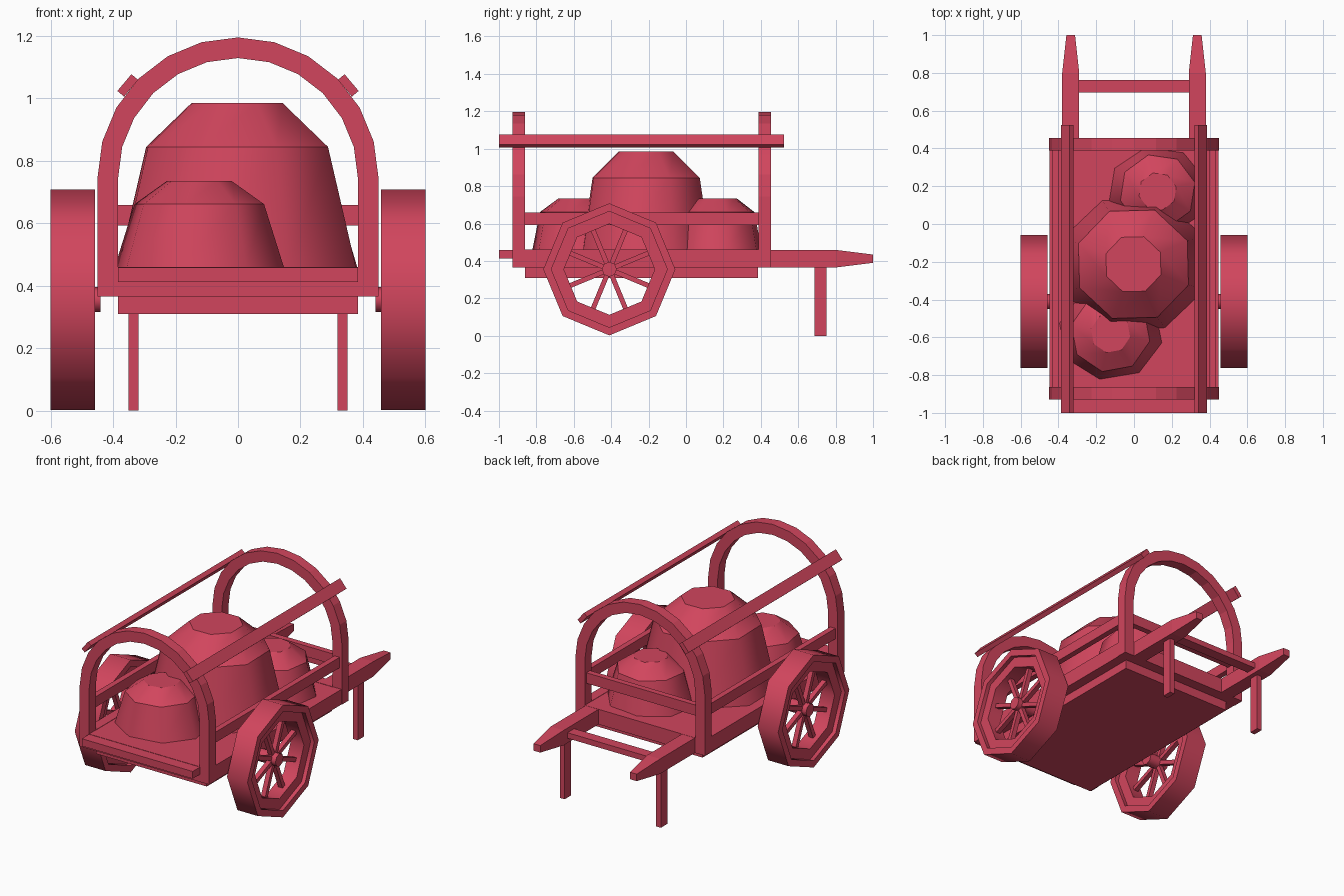
import bpy, bmesh
from math import sin, cos, pi, radians
from mathutils import Vector, Matrix

cube = bpy.data.objects.get("Cube")
if cube:
    bpy.data.objects.remove(cube, do_unlink=True)

red = bpy.data.materials.new("rose_red")
red.use_nodes = True
red.diffuse_color = (0.64, 0.06, 0.11, 1)
red.node_tree.nodes["Principled BSDF"].inputs["Base Color"].default_value = (0.64, 0.06, 0.11, 1)


def finish(name, bm):
    bmesh.ops.recalc_face_normals(bm, faces=bm.faces)
    mesh = bpy.data.meshes.new(name)
    bm.to_mesh(mesh)
    bm.free()
    mesh.materials.append(red)
    obj = bpy.data.objects.new(name, mesh)
    bpy.context.collection.objects.link(obj)
    return obj


def box(name, xs, ys, zs):
    """Axis-aligned box from its ranges."""
    spans = (xs, ys, zs)
    bm = bmesh.new()
    bmesh.ops.create_cube(bm, size=1)
    for v in bm.verts:
        v.co = [(a + b) / 2 + c * (b - a) for c, (a, b) in zip(v.co, spans)]
    return finish(name, bm)


def loft(name, rings, loop=False, smooth=False):
    """Skin equal rings of points; cap the ends unless it closes on itself."""
    bm = bmesh.new()
    rows = [[bm.verts.new(p) for p in ring] for ring in rings]
    n = len(rows[0])
    pairs = list(zip(rows, rows[1:])) + ([(rows[-1], rows[0])] if loop else [])
    for a, b in pairs:
        for i in range(n):
            j = (i + 1) % n
            face = bm.faces.new((a[i], a[j], b[j], b[i]))
            face.smooth = smooth
    if not loop:
        bm.faces.new(rows[0])
        bm.faces.new(rows[-1])
    # keep the ring edges crisp while the sides shade smoothly
    for row in rows:
        for i in range(n):
            edge = bm.edges.get((row[i], row[(i + 1) % n]))
            if edge:
                edge.smooth = False
    return finish(name, bm)


SIDES = (("right", -1), ("left", 1))


def mirrored_box(name, xs, ys, zs):
    for side, s in SIDES:
        box(f"{side}_{name}", sorted(s * x for x in xs), ys, zs)


# Bed
box("bed_floor", (-0.385, 0.385), (-1, 0.39), (0.412, 0.458))
box("bed_underside", (-0.385, 0.385), (-0.86, 0.385), (0.31, 0.412))
mirrored_box("bed_beam", (0.385, 0.447), (-0.87, 0.4), (0.365, 0.46))

# Hoops, each standing on a cross beam
def hoop_outline(r):
    arc = [(r * cos(pi * i / 12), 0.745 + r * sin(pi * i / 12)) for i in range(13)]
    return [(r, 0.365)] + arc + [(-r, 0.365)]


for name, y0, y1 in (("front", -0.928, -0.862), ("back", 0.388, 0.455)):
    sections = [[(ox, y0, oz), (ox, y1, oz), (ix, y1, iz), (ix, y0, iz)]
                for (ox, oz), (ix, iz) in zip(hoop_outline(0.45), hoop_outline(0.384))]
    loft(f"{name}_hoop", sections)
    box(f"{name}_cross_beam", (-0.4, 0.4), (y0, y1), (0.365, 0.46))

# Guard rails between the hoops
mirrored_box("side_rail", (0.398, 0.434), (-0.87, 0.4), (0.592, 0.658))
box("back_rail", (-0.39, 0.39), (0.403, 0.44), (0.592, 0.658))

# Roof poles lying on the hoops
for side, s in SIDES:
    a = radians(40)
    out, along = Vector((cos(a), 0, sin(a))), Vector((-sin(a), 0, cos(a)))
    mid = Vector((0, 0, 0.745)) + out * 0.461
    rings = []
    for y in (-1, 0.525):
        corners = [mid + out * u * 0.014 + along * v * 0.035
                   for u, v in ((1, 1), (1, -1), (-1, -1), (-1, 1))]
        rings.append([(s * c.x, y, c.z) for c in corners])
    loft(f"{side}_roof_pole", rings)

# Tapered handles with a push bar and stand legs
for side, s in SIDES:
    rings = []
    for y, w, h in ((0.42, 0.045, 0.047), (0.8, 0.045, 0.047), (1, 0.023, 0.022)):
        rings.append([(s * (0.335 + u * w), y, 0.412 + v * h)
                      for u, v in ((1, 1), (1, -1), (-1, -1), (-1, 1))])
    loft(f"{side}_handle", rings)
box("push_bar", (-0.3, 0.3), (0.695, 0.762), (0.395, 0.43))
mirrored_box("stand_leg", (0.318, 0.351), (0.687, 0.75), (0, 0.38))

# Wheels: tyre, recessed rim, spokes and hub
WHEEL_Y, WHEEL_Z = -0.41, 0.355


def octagon(x, r):
    return [(x, WHEEL_Y + r * cos(pi * i / 4), WHEEL_Z + r * sin(pi * i / 4)) for i in range(8)]


def wheel_ring(name, s, r0, r1, x0, x1):
    loft(name, [octagon(s * x, r) for x, r in ((x0, r0), (x0, r1), (x1, r1), (x1, r0))],
         loop=True, smooth=True)


for side, s in SIDES:
    wheel_ring(f"{side}_tyre", s, 0.31, 0.353, 0.458, 0.6)
    wheel_ring(f"{side}_rim", s, 0.243, 0.315, 0.483, 0.575)
    loft(f"{side}_hub", [octagon(s * x, 0.04) for x in (0.44, 0.575)], smooth=True)
    bm = bmesh.new()
    for i in range(8):
        turn = Matrix.Rotation(pi / 8 + i * pi / 4, 4, "X")
        place = Matrix.Translation((s * 0.53, WHEEL_Y, WHEEL_Z)) @ turn
        shape = Matrix.Translation((0, 0.135, 0)) @ Matrix.Diagonal((0.03, 0.23, 0.026, 1))
        bmesh.ops.create_cube(bm, size=1, matrix=place @ shape)
    finish(f"{side}_spokes", bm)

# Sacks: one faceted profile at two sizes
def sack(name, x, y, size, height, turn):
    rings = []
    for rx, ry, z in ((0.408, 0.368, 0), (0.312, 0.307, 0.733), (0.156, 0.156, 1)):
        angles = [radians(turn + 45 * i) for i in range(8)]
        rings.append([(x + size * rx * cos(a), y + size * ry * sin(a), 0.458 + height * z)
                      for a in angles])
    loft(name, rings, smooth=True)


sack("large_sack", -0.003, -0.213, 1, 0.527, 24)
sack("front_small_sack", -0.124, -0.577, 0.68, 0.277, 33)
sack("back_small_sack", 0.125, 0.172, 0.65, 0.277, 14)
